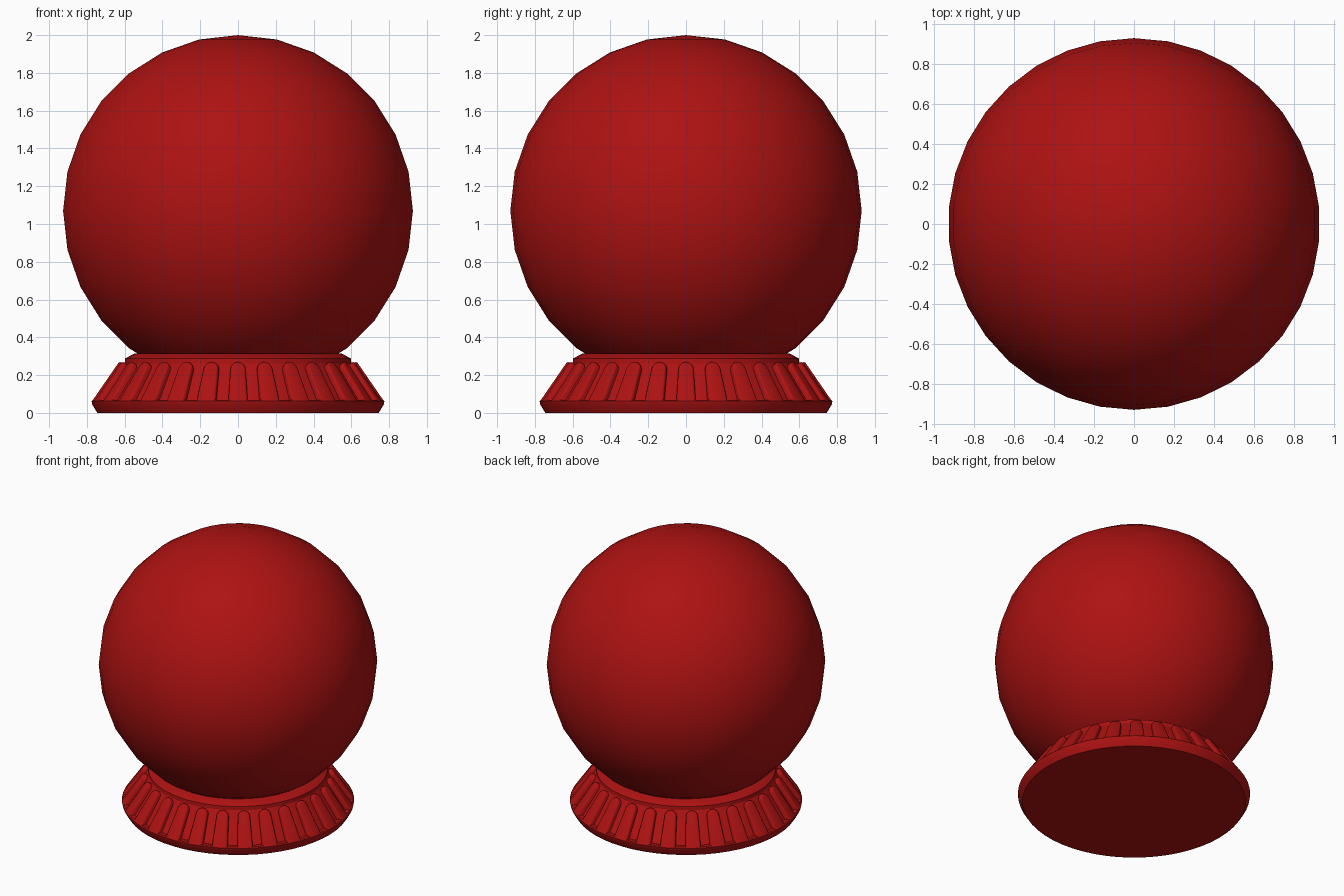
import bpy, bmesh
from math import sin, cos, pi, radians
from mathutils import Vector, Matrix

if "Cube" in bpy.data.objects:
    bpy.data.objects.remove(bpy.data.objects["Cube"])

RIBS = 28
SIDES = 56

red = bpy.data.materials.new("red")
red.diffuse_color = (0.42, 0.006, 0.006, 1)
red.use_nodes = True
red.node_tree.nodes["Principled BSDF"].inputs["Base Color"].default_value = red.diffuse_color


def finish(bm, name, angle):
    bmesh.ops.recalc_face_normals(bm, faces=bm.faces)
    mesh = bpy.data.meshes.new(name)
    bm.to_mesh(mesh)
    bm.free()
    ob = bpy.data.objects.new(name, mesh)
    bpy.context.collection.objects.link(ob)
    mesh.materials.append(red)
    bpy.ops.object.select_all(action='DESELECT')
    ob.select_set(True)
    bpy.context.view_layer.objects.active = ob
    bpy.ops.object.shade_smooth_by_angle(angle=radians(angle))
    return ob


def bridge(bm, a, b):
    n = len(a)
    for i in range(n):
        j = (i + 1) % n
        bm.faces.new((a[i], a[j], b[j], b[i]))


# Globe
bm = bmesh.new()
bmesh.ops.create_uvsphere(bm, u_segments=34, v_segments=14, radius=0.93,
                          matrix=Matrix.Translation((0, 0, 1.07)))
finish(bm, "globe", 40)

# Base: lathed profile with bottom cap, rim lip, sloped wall and top collar
profile = [(0.745, 0), (0.772, 0.045), (0.775, 0.062), (0.768, 0.068),
           (0.735, 0.066), (0.600, 0.262), (0.598, 0.288), (0.548, 0.315), (0.525, 0.315)]
bm = bmesh.new()
rings = []
for r, z in profile:
    rings.append([bm.verts.new((r * cos(2 * pi * i / SIDES), r * sin(2 * pi * i / SIDES), z))
                  for i in range(SIDES)])
for a, b in zip(rings, rings[1:]):
    bridge(bm, a, b)
bm.faces.new(rings[0])
finish(bm, "base", 30)

# Ribs: round-topped tapered bars lying on the sloped wall
bottom, top = Vector((0.742, 0, 0.045)), Vector((0.598, 0, 0.254))
up = (top - bottom).normalized()
side = Vector((0, 1, 0))
out = side.cross(up)
length = (top - bottom).length


def rib_outline(inset):
    wide, narrow = 0.052 - inset, 0.040 - inset
    pts = [(-wide, 0), (wide, 0)]
    centre = length - 0.040
    pts += [(narrow * cos(pi * k / 8), centre + narrow * sin(pi * k / 8)) for k in range(9)]
    return pts


bm = bmesh.new()
for k in range(RIBS):
    turn = Matrix.Rotation(2 * pi * k / RIBS, 3, 'Z')
    loops = []
    for inset, depth in ((0, -0.006), (0, 0.024), (0.004, 0.032), (0.012, 0.035)):
        loops.append([bm.verts.new(turn @ (bottom + side * x + up * y + out * depth))
                      for x, y in rib_outline(inset)])
    for a, b in zip(loops, loops[1:]):
        bridge(bm, a, b)
    bm.faces.new(loops[-1])
    bm.faces.new(loops[0][::-1])
finish(bm, "base_ribs", 50)
